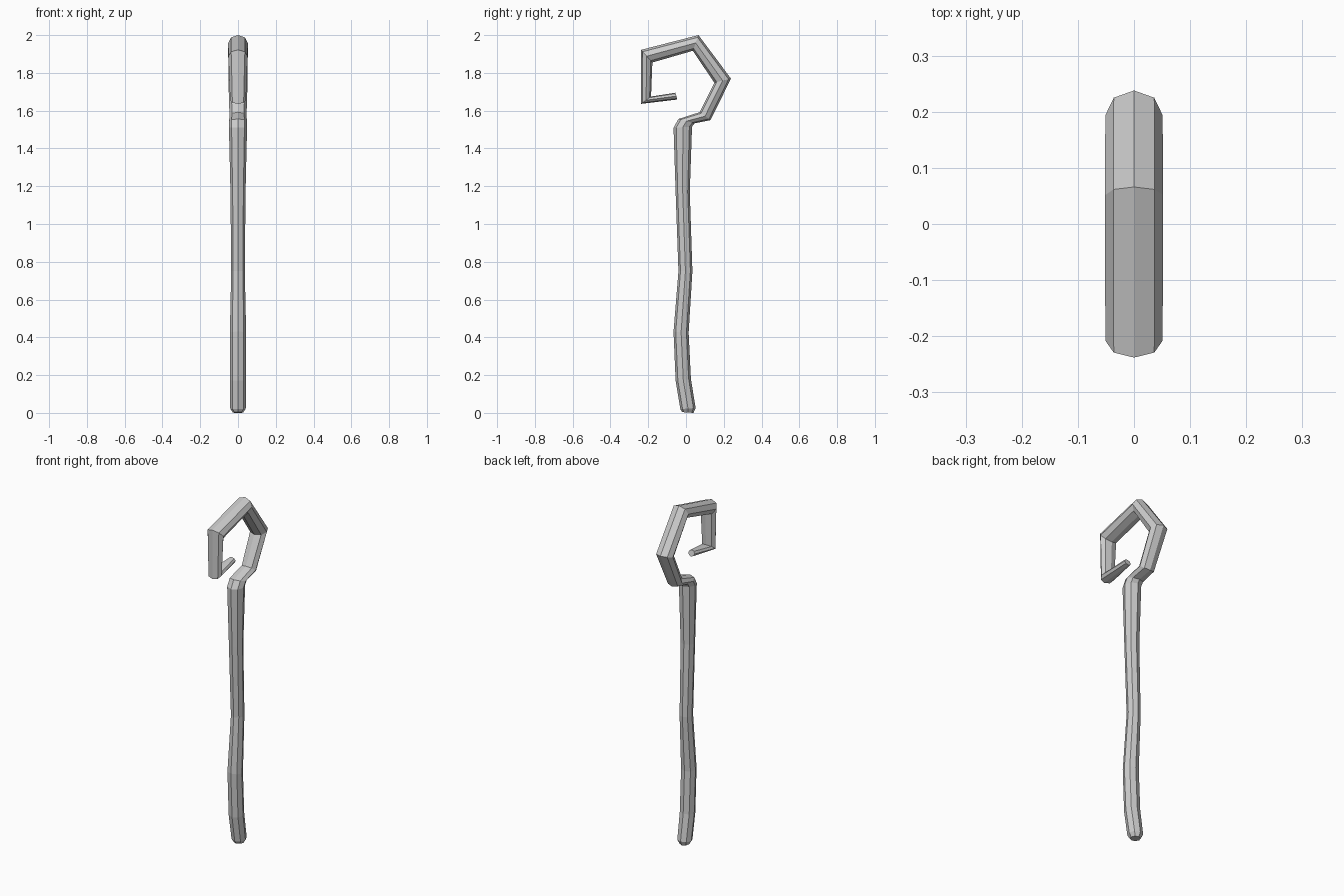
import bpy, bmesh, math
from mathutils import Vector

# Each ring: left/inner (y, z), right/outer (y, z), half width in x
rings = [
    ((-0.020, 0.004), (0.040, 0.000), 0.027),   # chamfered foot
    ((-0.030, 0.020), (0.051, 0.026), 0.041),
    ((-0.055, 0.170), (0.026, 0.180), 0.043),
    ((-0.066, 0.430), (0.014, 0.425), 0.043),
    ((-0.040, 0.750), (0.034, 0.750), 0.036),
    ((-0.055, 1.170), (0.020, 1.170), 0.040),
    ((-0.066, 1.510), (0.032, 1.515), 0.048),   # elbow
    ((-0.040, 1.556), (0.045, 1.533), 0.048),
    ((0.072, 1.592), (0.130, 1.550), 0.045),    # crook
    ((0.150, 1.748), (0.238, 1.770), 0.051),
    ((0.036, 1.917), (0.066, 2.000), 0.052),
    ((-0.178, 1.855), (-0.238, 1.922), 0.051),
    ((-0.185, 1.675), (-0.238, 1.636), 0.042),
    ((-0.056, 1.695), (-0.046, 1.659), 0.020),  # curled tip
]
SIDES = 8

bm = bmesh.new()
loops = []
for a, b, w in rings:
    a, b = Vector((0, *a)), Vector((0, *b))
    mid, half = (a + b) / 2, (b - a) / 2
    loops.append([bm.verts.new(mid + half * math.cos(t) + Vector((w * math.sin(t), 0, 0)))
                  for t in (2 * math.pi * i / SIDES for i in range(SIDES))])

# Skin neighbouring rings and close both ends
for lo, hi in zip(loops, loops[1:]):
    for i in range(SIDES):
        j = (i + 1) % SIDES
        bm.faces.new((lo[i], lo[j], hi[j], hi[i]))
bm.faces.new(loops[0])
bm.faces.new(loops[-1])
bmesh.ops.recalc_face_normals(bm, faces=bm.faces)

mesh = bpy.data.meshes.new("crooked_staff")
bm.to_mesh(mesh)
bm.free()
bpy.context.collection.objects.link(bpy.data.objects.new("crooked_staff", mesh))
